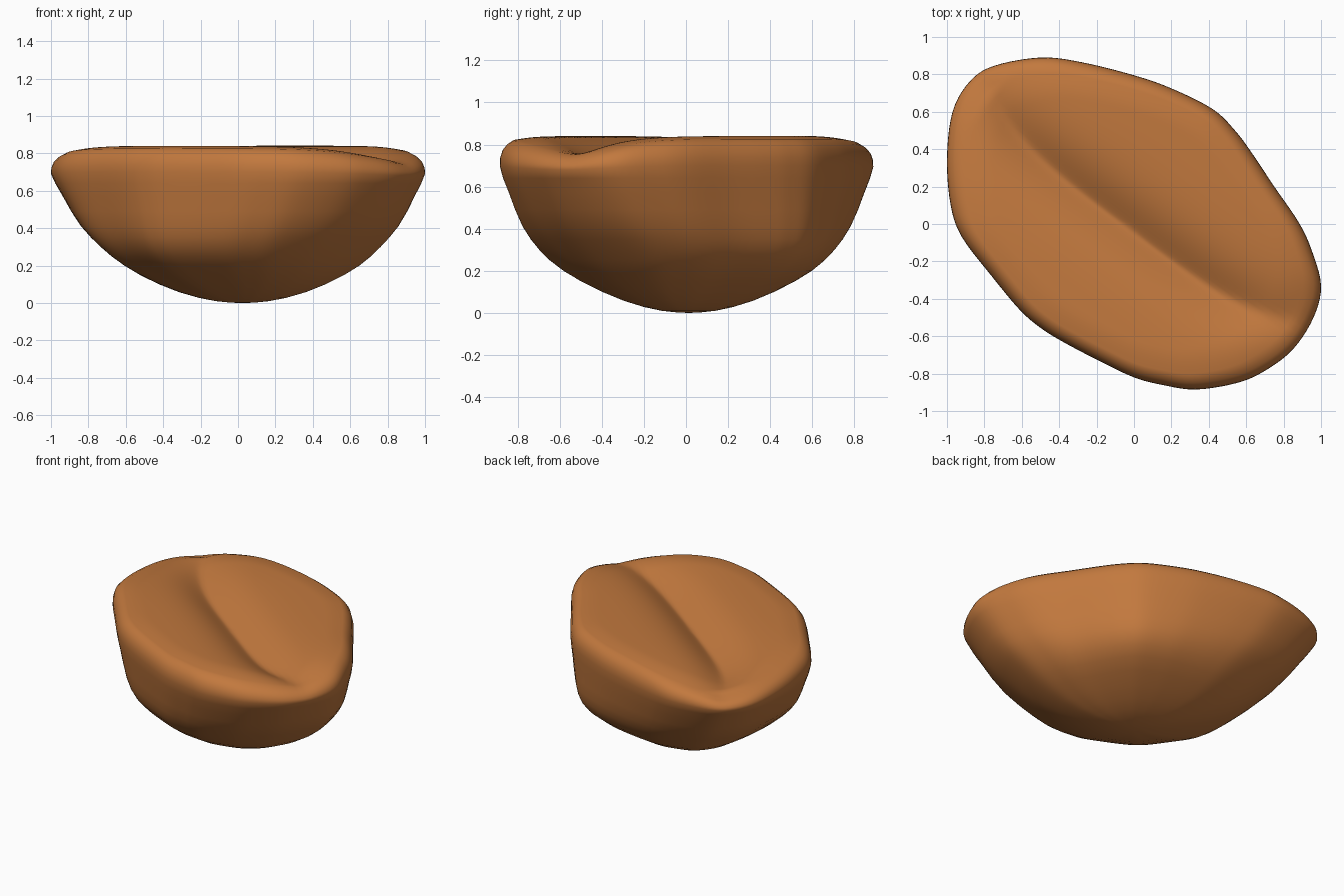
import bpy, bmesh, math
from mathutils import Vector

if "Cube" in bpy.data.objects:
    bpy.data.objects.remove(bpy.data.objects["Cube"])

# Plan outline of the bean half, counter-clockwise
OUTLINE = [(1.0, -.33), (.95, -.14), (.88, .01), (.75, .20), (.63, .38), (.54, .50), (.42, .615),
           (.20, .725), (0, .795), (-.28, .865), (-.50, .89), (-.75, .845), (-.88, .76),
           (-.97, .60), (-1.0, .35), (-.98, .10), (-.92, -.07), (-.76, -.28),
           (-.61, -.46), (-.50, -.555), (-.38, -.63), (-.18, -.735), (0, -.82), (.15, -.86),
           (.33, -.885), (.55, -.85), (.70, -.785), (.85, -.67), (.96, -.50)]
# Underside and rim profile: (scale along the bean, scale across it, height)
PROFILE = [(.06, .06, .002), (.14, .15, .010), (.23, .25, .028), (.33, .37, .058), (.43, .50, .10),
           (.52, .64, .15), (.59, .76, .20), (.65, .845, .25), (.705, .90, .30), (.76, .932, .35),
           (.82, .953, .41), (.88, .968, .49), (.93, .98, .57), (.975, .993, .64),
           (1, 1, .70), (.998, .998, .74), (.985, .985, .778), (.96, .96, .806), (.925, .925, .826)]
LONG, ACROSS = Vector((.8, -.6)), Vector((.6, .8))
STEPS, TOP_RINGS = 5, 44


def catmull(a, b, c, d, t):
    return .5 * (2 * b + (c - a) * t + (2 * a - 5 * b + 4 * c - d) * t * t
                 + (3 * b - a - 3 * c + d) * t ** 3)


def smooth_loop(pts):
    p = [Vector(q) for q in pts]
    n = len(p)
    return [catmull(p[i - 1], p[i], p[(i + 1) % n], p[(i + 2) % n], k / STEPS)
            for i in range(n) for k in range(STEPS)]


def groove(q):
    # Curved crease along the long axis, shallower at both ends, where the rim also drops
    u, v = q.dot(LONG), q.dot(ACROSS)
    centre = -.04 + .13 * min(abs(u), 1.05) ** 4
    depth = .14 * max(.2, 1 - .75 * abs(u) ** 4)
    crease = depth * math.exp(-(math.hypot(v - centre, .012) / .16) ** 1.3)
    return crease + (.045 * u ** 4 if u < 0 else .04 * u ** 8)


loop = smooth_loop(OUTLINE)
rings = PROFILE + [(.925 * (1 - k / TOP_RINGS),) * 2
                   + (.826 + .016 * math.sin(math.pi * min(1, k / 8) / 2),)
                   for k in range(1, TOP_RINGS)]

bm = bmesh.new()
rows = []
for i, (su, sv, z) in enumerate(rings):
    fade = min(1, max(0, (i - 13) / 5))
    low = 1 - su if i < 15 else 0
    shift = Vector((.06, .03)) * min(low, .4)
    row = []
    for p in loop:
        q = LONG * p.dot(LONG) * su + ACROSS * p.dot(ACROSS) * sv + shift
        row.append(bm.verts.new((q.x, q.y, z - fade * groove(q))))
    rows.append(row)
n = len(loop)
for lower, upper in zip(rows, rows[1:]):
    for j in range(n):
        k = (j + 1) % n
        bm.faces.new((lower[j], lower[k], upper[k], upper[j]))
# Close the underside and the middle of the flat side
bottom = bm.verts.new((.024, .012, 0))
middle = bm.verts.new((0, 0, .842 - groove(Vector((0, 0)))))
for j in range(n):
    k = (j + 1) % n
    bm.faces.new((bottom, rows[0][k], rows[0][j]))
    bm.faces.new((middle, rows[-1][j], rows[-1][k]))
bmesh.ops.recalc_face_normals(bm, faces=bm.faces)
for f in bm.faces:
    f.smooth = True

mesh = bpy.data.meshes.new("bean_half")
bm.to_mesh(mesh)
bm.free()
bean = bpy.data.objects.new("bean_half", mesh)
bpy.context.collection.objects.link(bean)

mat = bpy.data.materials.new("roasted_brown")
mat.diffuse_color = (.54, .19, .048, 1)
mat.use_nodes = True
mat.node_tree.nodes["Principled BSDF"].inputs["Base Color"].default_value = mat.diffuse_color
mesh.materials.append(mat)
